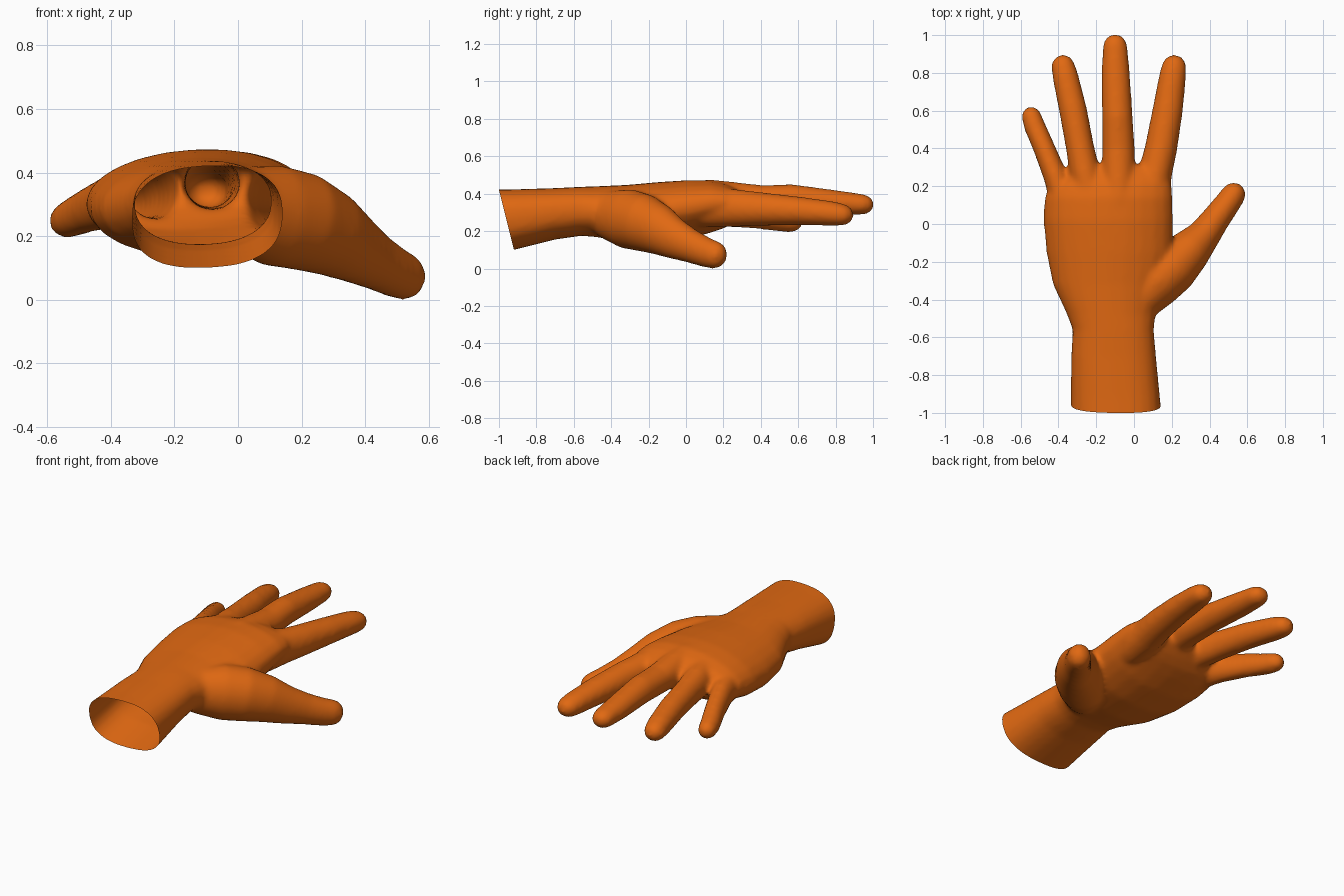
import bpy, bmesh, math
from mathutils import Vector

skin = bpy.data.materials.new("orange skin")
skin.diffuse_color = (0.75, 0.14, 0.006, 1)
SIDES = 24


def loft(bm, rings):
    """Skin a closed tube through equal-length rings of points."""
    loops = [[bm.verts.new(p) for p in ring] for ring in rings]
    for a, b in zip(loops, loops[1:]):
        for i in range(SIDES):
            j = (i + 1) % SIDES
            bm.faces.new((a[i], a[j], b[j], b[i]))
    bm.faces.new(loops[0])
    bm.faces.new(loops[-1])


def spow(v, e):
    return math.copysign(abs(v) ** e, v)


def palm_ring(y, x0, x1, zb, zt, tilt, power):
    """Squarish oval across the arm, sheared so one side sits higher."""
    pts = []
    for i in range(SIDES):
        a = math.tau * i / SIDES
        dx = (x1 - x0) / 2 * spow(math.cos(a), 2 / power)
        dz = (zt - zb) / 2 * spow(math.sin(a), 2 / power)
        pts.append(Vector(((x0 + x1) / 2 + dx, y, (zb + zt) / 2 + dz + tilt * dx)))
    return pts


def digit(bm, path):
    """Tapered tube along (x, y, z, side radius, height radius), rounded tip."""
    stations = [(Vector(p[:3]), p[3], p[4]) for p in path]
    c, rs, rz = stations[-1]
    direction = (c - stations[-2][0]).normalized()
    for k in (30, 55, 75, 87):
        t = math.radians(k)
        stations.append((c + direction * rs * math.sin(t),
                         rs * math.cos(t), rz * math.cos(t)))
    rings = []
    for i, (c, rs, rz) in enumerate(stations):
        tan = (stations[min(i + 1, len(stations) - 1)][0]
               - stations[max(i - 1, 0)][0]).normalized()
        side = tan.cross(Vector((0, 0, 1))).normalized()
        up = side.cross(tan)
        rings.append([c + side * rs * math.cos(math.tau * k / SIDES)
                      + up * rz * math.sin(math.tau * k / SIDES)
                      for k in range(SIDES)])
    loft(bm, rings)


bm = bmesh.new()

# forearm and palm: y, left, right, bottom, top, tilt, squareness
loft(bm, [palm_ring(*r) for r in (
    (-1.10, -0.335, 0.155, 0.06, 0.42, 0.04, 2.5),
    (-0.92, -0.335, 0.138, 0.10, 0.423, 0.04, 2.5),
    (-0.70, -0.333, 0.117, 0.155, 0.430, 0.03, 2.4),
    (-0.56, -0.325, 0.105, 0.175, 0.437, 0.02, 2.3),
    (-0.48, -0.355, 0.115, 0.168, 0.440, 0.02, 2.1),
    (-0.32, -0.430, 0.170, 0.140, 0.447, 0.03, 2.0),
    (-0.15, -0.465, 0.205, 0.135, 0.462, 0.04, 2.0),
    (0.02, -0.480, 0.207, 0.160, 0.473, 0.05, 2.05),
    (0.14, -0.474, 0.205, 0.195, 0.470, 0.06, 2.05),
    (0.21, -0.445, 0.200, 0.220, 0.452, 0.06, 2.1),
    (0.26, -0.340, 0.170, 0.250, 0.430, 0.05, 2.1),
    (0.31, -0.240, 0.110, 0.290, 0.405, 0.04, 2.0))])

# little, ring, middle and index fingers
digit(bm, ((-0.34, -0.02, 0.31, 0.07, 0.085), (-0.37, 0.10, 0.312, 0.07, 0.090),
           (-0.415, 0.25, 0.303, 0.064, 0.082),
           (-0.475, 0.40, 0.280, 0.058, 0.070), (-0.527, 0.52, 0.255, 0.057, 0.060),
           (-0.543, 0.57, 0.248, 0.053, 0.054)))
digit(bm, ((-0.20, -0.02, 0.355, 0.08, 0.095), (-0.225, 0.12, 0.352, 0.083, 0.100),
           (-0.262, 0.28, 0.345, 0.081, 0.092), (-0.285, 0.40, 0.338, 0.075, 0.083),
           (-0.322, 0.60, 0.325, 0.074, 0.075),
           (-0.363, 0.78, 0.305, 0.069, 0.066), (-0.375, 0.835, 0.297, 0.063, 0.058)))
digit(bm, ((-0.08, -0.02, 0.37, 0.08, 0.095), (-0.08, 0.14, 0.376, 0.088, 0.100),
           (-0.082, 0.28, 0.370, 0.088, 0.090), (-0.082, 0.40, 0.366, 0.086, 0.080),
           (-0.088, 0.57, 0.370, 0.081, 0.080),
           (-0.097, 0.80, 0.352, 0.075, 0.067), (-0.100, 0.940, 0.343, 0.066, 0.056)))
digit(bm, ((0.07, -0.02, 0.33, 0.09, 0.105), (0.09, 0.12, 0.330, 0.092, 0.110),
           (0.112, 0.27, 0.323, 0.090, 0.100), (0.143, 0.40, 0.318, 0.086, 0.090),
           (0.178, 0.60, 0.308, 0.081, 0.077),
           (0.204, 0.78, 0.294, 0.072, 0.066), (0.212, 0.830, 0.288, 0.067, 0.060)))

# thumb with its fleshy base running back to the wrist
digit(bm, ((-0.08, -0.50, 0.300, 0.080, 0.090), (0.015, -0.41, 0.285, 0.118, 0.132),
           (0.11, -0.31, 0.265, 0.142, 0.160), (0.205, -0.23, 0.245, 0.138, 0.155),
           (0.295, -0.14, 0.205, 0.115, 0.135), (0.37, -0.06, 0.158, 0.088, 0.110),
           (0.435, 0.03, 0.118, 0.076, 0.090), (0.495, 0.11, 0.085, 0.069, 0.080),
           (0.526, 0.155, 0.072, 0.066, 0.075)))

bmesh.ops.recalc_face_normals(bm, faces=bm.faces)
mesh = bpy.data.meshes.new("hand")
bm.to_mesh(mesh)
bm.free()
hand = bpy.data.objects.new("hand", mesh)
bpy.context.collection.objects.link(hand)
bpy.context.view_layer.objects.active = hand
hand.select_set(True)

# fuse the parts into one skin and soften the joints
fuse = hand.modifiers.new("fuse", 'REMESH')
fuse.mode = 'VOXEL'
fuse.voxel_size = 0.014
soften = hand.modifiers.new("soften", 'SMOOTH')
soften.factor = 0.5
soften.iterations = 10
for m in ("fuse", "soften"):
    bpy.ops.object.modifier_apply(modifier=m)

# slanted open cut at the wrist end
bm = bmesh.new()
bm.from_mesh(hand.data)
bmesh.ops.bisect_plane(bm, geom=bm.verts[:] + bm.edges[:] + bm.faces[:],
                       plane_co=(0, -1, 0.42), plane_no=(0, -0.32, -0.08),
                       clear_outer=True)
bm.to_mesh(hand.data)
bm.free()

hand.data.materials.clear()
hand.data.materials.append(skin)
bpy.ops.object.shade_smooth_by_angle(angle=math.radians(60))
